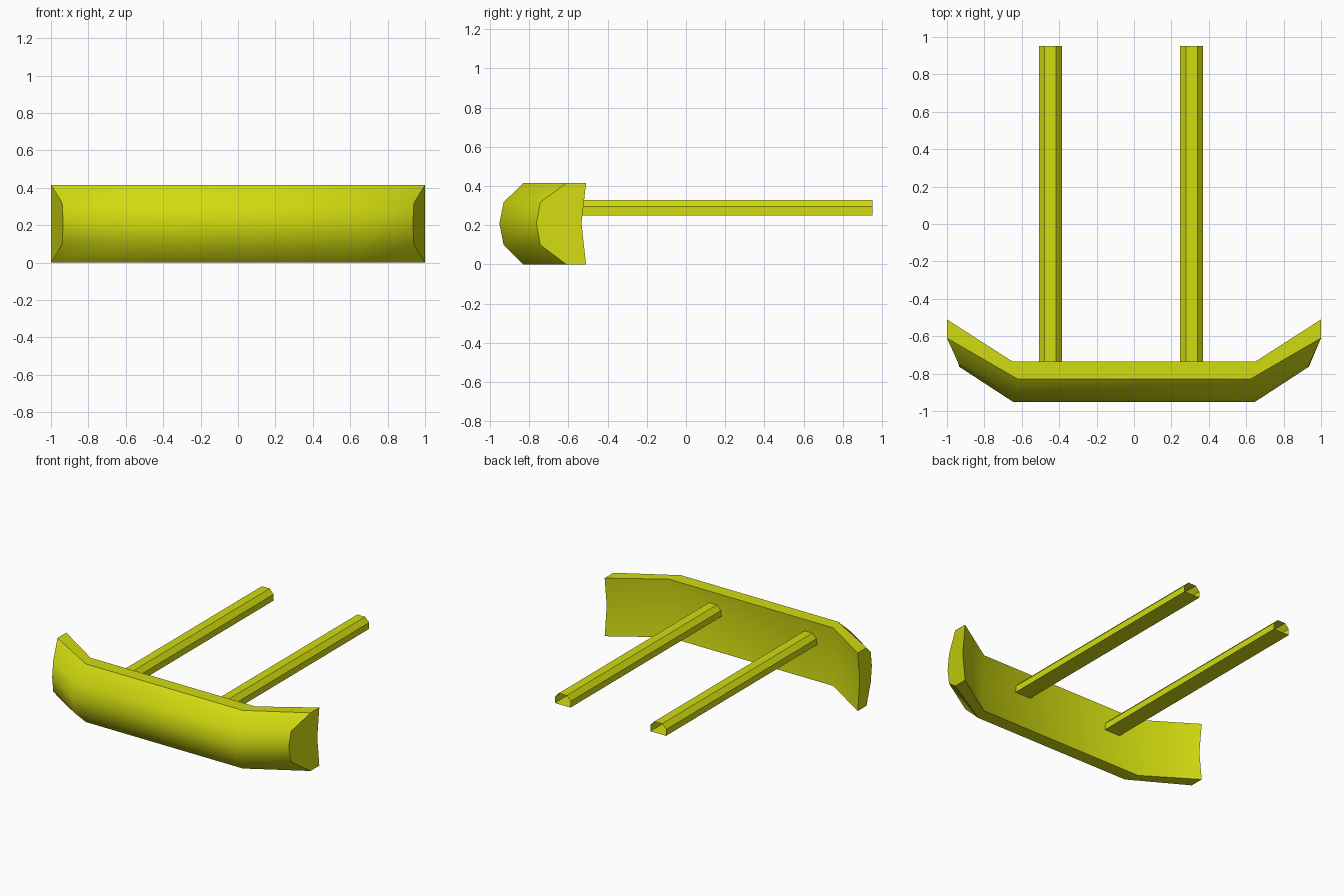
import bpy, bmesh, math

if "Cube" in bpy.data.objects:
    bpy.data.objects.remove(bpy.data.objects["Cube"])

paint = bpy.data.materials.new("yellow_paint")
paint.diffuse_color = (0.64, 0.71, 0.005, 1)
paint.use_nodes = True
paint.node_tree.nodes["Principled BSDF"].inputs["Base Color"].default_value = paint.diffuse_color


def loft(name, sections, closed_ends, angle):
    """Skin a list of closed cross-sections into one object."""
    bm = bmesh.new()
    rings = [[bm.verts.new(p) for p in s] for s in sections]
    n = len(rings[0])
    for a, b in zip(rings, rings[1:]):
        for i in range(n):
            j = (i + 1) % n
            bm.faces.new((a[i], a[j], b[j], b[i]))
    if closed_ends:
        # split each end cap across the mid-height line
        for r in (rings[0], rings[-1]):
            for i in range(3):
                quad = [(0, 1, 6, 7), (1, 2, 5, 6), (2, 3, 4, 5)][i]
                bm.faces.new([r[k] for k in quad])
    bmesh.ops.recalc_face_normals(bm, faces=bm.faces)
    mesh = bpy.data.meshes.new(name)
    bm.to_mesh(mesh)
    bm.free()
    mesh.materials.append(paint)
    ob = bpy.data.objects.new(name, mesh)
    bpy.context.collection.objects.link(ob)
    bpy.ops.object.select_all(action='DESELECT')
    ob.select_set(True)
    bpy.context.view_layer.objects.active = ob
    bpy.ops.object.shade_smooth_by_angle(angle=math.radians(angle))
    return ob


# Bumper: (x, y, z) sections at the bend and at the swept-back tip
bend = [(0.65, -0.735, 0), (0.62, -0.83, 0), (0.645, -0.93, 0.1),
        (0.645, -0.952, 0.21), (0.645, -0.93, 0.318), (0.62, -0.83, 0.415),
        (0.65, -0.735, 0.415), (0.65, -0.755, 0.21)]
tip = [(1, -0.51, 0), (1, -0.61, 0), (0.94, -0.743, 0.1),
       (0.935, -0.763, 0.21), (0.94, -0.743, 0.318), (1, -0.61, 0.415),
       (1, -0.51, 0.415), (1, -0.533, 0.21)]


def reorder(s):
    # front points first, then the three back points, for simple cap quads
    return [s[1], s[2], s[3], s[4], s[5], s[6], s[7], s[0]]


def mirror(s):
    return [(-x, y, z) for x, y, z in s]


bend, tip = reorder(bend), reorder(tip)
bumper = loft("bumper", [mirror(tip), mirror(bend), bend, tip], False, 40)

# End caps of the bumper
bm = bmesh.new()
bm.from_mesh(bumper.data)
bmesh.ops.holes_fill(bm, edges=[e for e in bm.edges if e.is_boundary], sides=0)
for f in bm.faces:
    if len(f.verts) > 4:
        f.smooth = False
        for e in f.edges:
            e.smooth = False
bmesh.ops.recalc_face_normals(bm, faces=bm.faces)
bm.to_mesh(bumper.data)
bm.free()

# Mounting rails: hollow bars with chamfered tops, open at the rear
profile = [(-0.062, 0.25), (0.062, 0.25), (0.062, 0.295),
           (0.031, 0.328), (-0.031, 0.328), (-0.062, 0.295)]
for side, cx in (("left", -0.447), ("right", 0.308)):
    loft("rail_" + side,
         [[(cx + x, y, z) for x, z in profile] for y in (-0.755, 0.952)],
         False, 30)
